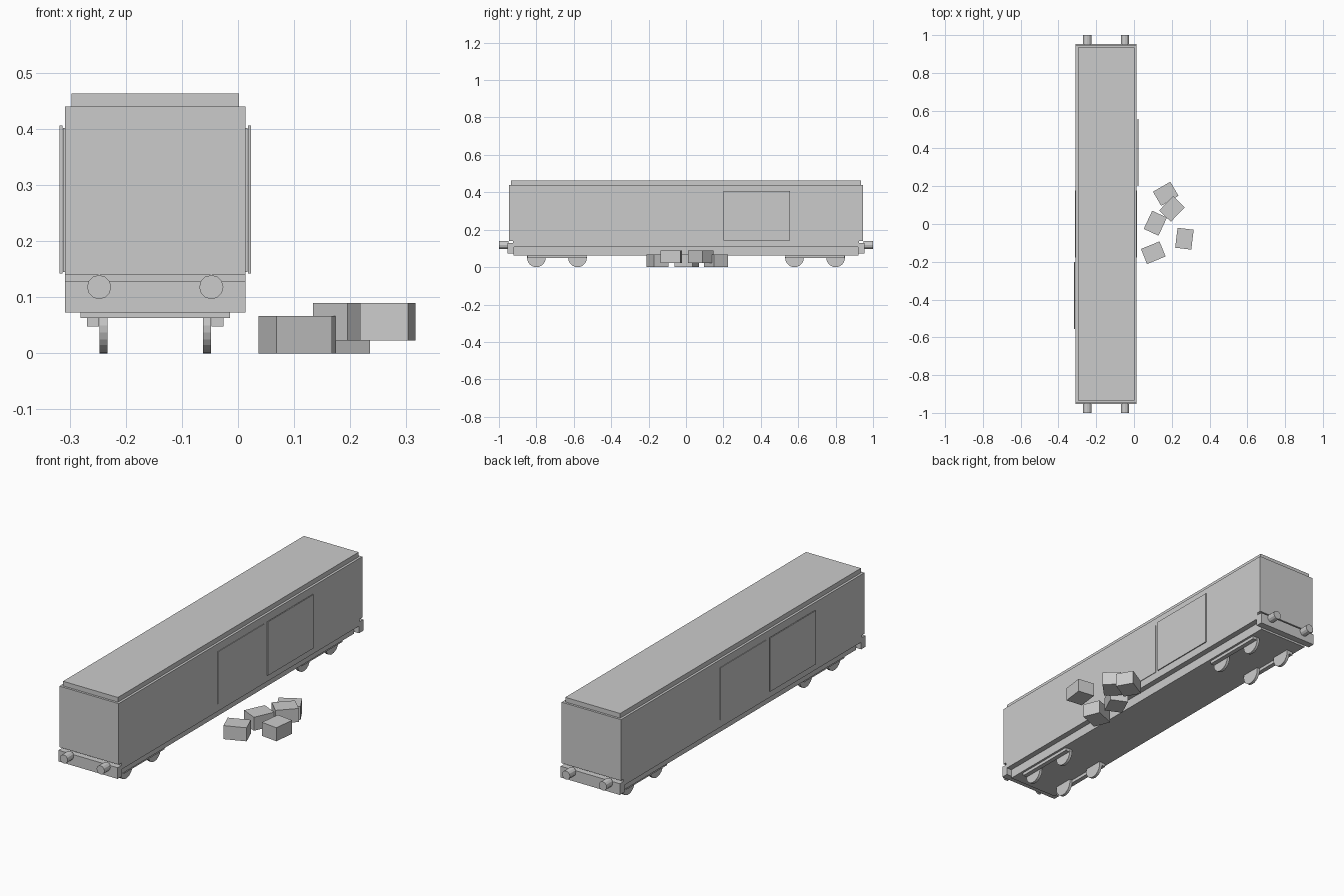
import bpy
import bmesh
from math import radians, pi
from mathutils import Matrix

cube = bpy.data.objects.get("Cube")
if cube:
    bpy.data.objects.remove(cube, do_unlink=True)

CX = -0.1475          # centre line of the wagon
HALF = 0.161          # half width of the body

grey = bpy.data.materials.new("plain grey")
grey.use_nodes = True
grey.diffuse_color = (0.6, 0.6, 0.6, 1)
grey.node_tree.nodes["Principled BSDF"].inputs["Base Color"].default_value = (0.6, 0.6, 0.6, 1)


def finish(name, bm):
    bmesh.ops.recalc_face_normals(bm, faces=bm.faces)
    mesh = bpy.data.meshes.new(name)
    bm.to_mesh(mesh)
    bm.free()
    mesh.materials.append(grey)
    obj = bpy.data.objects.new(name, mesh)
    bpy.context.collection.objects.link(obj)
    return obj


def box(name, x, y, z, turn=0):
    """Box from (min, max) ranges, turned about its own upright axis."""
    bm = bmesh.new()
    size = [r[1] - r[0] for r in (x, y, z)]
    mid = [(r[0] + r[1]) / 2 for r in (x, y, z)]
    m = Matrix.Translation(mid) @ Matrix.Rotation(radians(turn), 4, 'Z') @ Matrix.Diagonal((*size, 1))
    bmesh.ops.create_cube(bm, size=1, matrix=m)
    return finish(name, bm)


def disc(name, centre, radius, depth, sides, axis):
    bm = bmesh.new()
    m = Matrix.Translation(centre) @ Matrix.Rotation(pi / 2, 4, axis)
    bmesh.ops.create_cone(bm, cap_ends=True, segments=sides, radius1=radius,
                          radius2=radius, depth=depth, matrix=m)
    return finish(name, bm)


def centred(half):
    return (CX - half, CX + half)


def span(a, b):
    return (min(a, b), max(a, b))


# Body: side profile with a notch under each end, extruded across the width
bm = bmesh.new()
half_profile = [(0.925, 0.108), (0.925, 0.14), (0.946, 0.14), (0.946, 0.44)]
profile = half_profile + [(-y, z) for y, z in reversed(half_profile)]
face = bm.faces.new([bm.verts.new((CX - HALF, y, z)) for y, z in profile])
ext = bmesh.ops.extrude_face_region(bm, geom=[face])
bmesh.ops.translate(bm, vec=(2 * HALF, 0, 0),
                    verts=[v for v in ext["geom"] if isinstance(v, bmesh.types.BMVert)])
finish("body", bm)

# Roof and underframe
box("roof", centred(0.149), (-0.935, 0.935), (0.44, 0.463))
box("underframe", centred(0.133), (-0.921, 0.921), (0.063, 0.11))

# End beams, buffers and running gear, repeated for both ends and sides
for end, e in (("front", -1), ("back", 1)):
    box(end + "_beam", centred(HALF), span(e * 0.92, e * 0.954), (0.073, 0.128))
    for side, s in (("right", -1), ("left", 1)):
        tag = end + "_" + side
        disc(tag + "_buffer", (CX + s * 0.1, e * 0.975, 0.118), 0.0215, 0.05, 12, 'X')
        box(tag + "_bogie_frame", span(CX + s * 0.1, CX + s * 0.122),
            span(e * 0.533, e * 0.847), (0.048, 0.066))
        for place, y in (("inner", 0.58), ("outer", 0.8)):
            disc(tag + "_" + place + "_wheel", (CX + s * 0.0925, e * y, 0.05),
                 0.05, 0.014, 24, 'Y')

# Doorway plates and slid-open doors, on opposite halves of the two sides
for side, s in (("right", -1), ("left", 1)):
    box(side + "_doorway", span(CX + s * 0.155, CX + s * 0.164), (-0.177, 0.177), (0.145, 0.402))
    box(side + "_door", span(CX + s * 0.1655, CX + s * 0.1705),
        span(s * 0.2, s * 0.555), (0.142, 0.406))

# Scattered crates: centre x, centre y, base height, turn
crates = [(0.168, 0.16, 0, 30), (0.201, 0.08, 0.023, 46), (0.113, 0.004, 0, 65),
          (0.267, -0.078, 0.023, 83), (0.102, -0.152, 0, 22)]
for i, (x, y, z, turn) in enumerate(crates, 1):
    box(f"crate_{i}", (x - 0.053, x + 0.053), (y - 0.043, y + 0.043), (z, z + 0.0665), turn)
